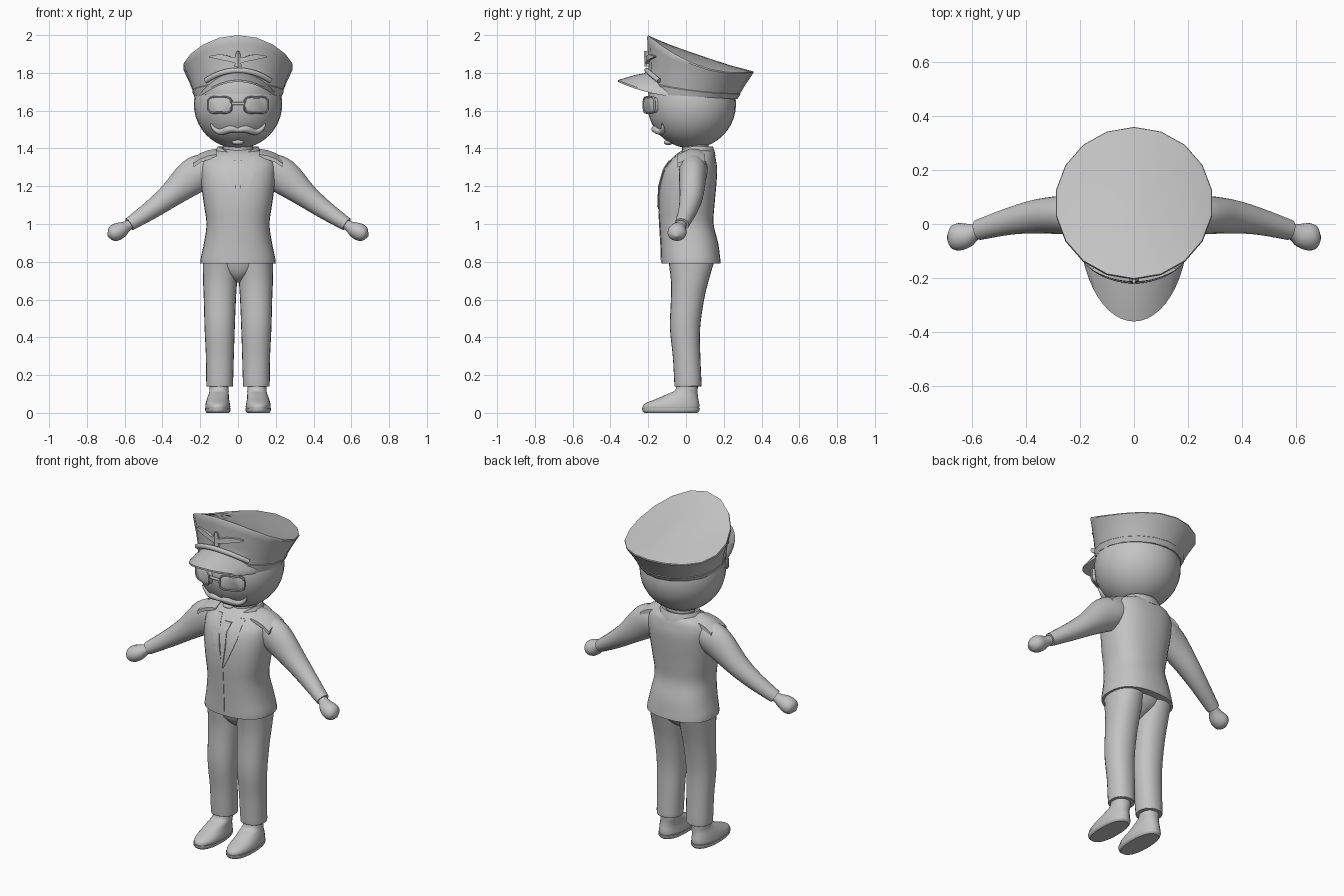
import bpy, bmesh, math
from mathutils import Vector

if "Cube" in bpy.data.objects:
    bpy.data.objects.remove(bpy.data.objects["Cube"])

GREY = bpy.data.materials.new("plain_grey")
GREY.diffuse_color = (0.55, 0.55, 0.55, 1)
GREY.use_nodes = True
GREY.node_tree.nodes["Principled BSDF"].inputs["Base Color"].default_value = GREY.diffuse_color


def finish(ob, angle=40):
    ob.data.materials.append(GREY)
    bpy.ops.object.select_all(action='DESELECT')
    ob.select_set(True)
    bpy.context.view_layer.objects.active = ob
    bpy.ops.object.shade_smooth_by_angle(angle=math.radians(angle))
    return ob


def loft(name, rings, loop=False, angle=40):
    """Skin a list of equal-length point rings; cap the ends unless looped."""
    bm = bmesh.new()
    vs = [[bm.verts.new(p) for p in r] for r in rings]
    n = len(rings[0])
    for i in range(len(vs) if loop else len(vs) - 1):
        a, b = vs[i], vs[(i + 1) % len(vs)]
        for j in range(n):
            bm.faces.new((a[j], a[(j + 1) % n], b[(j + 1) % n], b[j]))
    if not loop:
        bm.faces.new(vs[0])
        bm.faces.new(vs[-1])
    bmesh.ops.recalc_face_normals(bm, faces=bm.faces)
    me = bpy.data.meshes.new(name)
    bm.to_mesh(me)
    bm.free()
    ob = bpy.data.objects.new(name, me)
    bpy.context.collection.objects.link(ob)
    return finish(ob, angle)


def smooth(rows, n=4):
    """Catmull-Rom resampling of parameter rows."""
    out = []
    for i in range(len(rows) - 1):
        p = [rows[max(0, min(len(rows) - 1, i + k))] for k in (-1, 0, 1, 2)]
        for s in range(n):
            t = s / n
            out.append(tuple(b + 0.5 * t * (c - a + t * (2*a - 5*b + 4*c - d + t * (3*(b - c) + d - a)))
                             for a, b, c, d in zip(*p)))
    return out + [tuple(rows[-1])]


def oval(u, v, p=2.0, n=24):
    """Superellipse outline in 2D."""
    f = lambda c, r: math.copysign(abs(c) ** (2 / p), c) * r
    return [(f(math.cos(2*math.pi*i/n), u), f(math.sin(2*math.pi*i/n), v)) for i in range(n)]


def stack(name, rows, p=2.0, s=1, n=24):
    """Upright body from rows (z, cx, cy, rx, ry)."""
    return loft(name, [[(s*(cx + a), cy + b, z) for a, b in oval(rx, ry, p, n)]
                       for z, cx, cy, rx, ry in smooth(rows)])


def tube(name, rows, s=1, n=14, loop=False):
    """Tube from rows (x, y, z, ru, rv); rv lies along the depth axis."""
    pts = [Vector(r[:3]) for r in rows]
    rings, m = [], len(pts)
    for i, r in enumerate(rows):
        a, b = (pts[i-1], pts[(i+1) % m]) if loop else (pts[max(0, i-1)], pts[min(m-1, i+1)])
        t = (b - a).normalized()
        v = Vector((0, 1, 0))
        v = (v - t * v.dot(t)).normalized()
        u = t.cross(v)
        ring = [pts[i] + u*c + v*d for c, d in oval(r[3], r[4], 2, n)]
        rings.append([(s*q.x, q.y, q.z) for q in ring])
    return loft(name, rings, loop)


def ball(name, loc, scale):
    bpy.ops.mesh.primitive_uv_sphere_add(segments=32, ring_count=20, radius=1, location=loc)
    ob = bpy.context.object
    ob.name, ob.scale = name, scale
    bpy.ops.object.transform_apply(location=False, rotation=False)
    return finish(ob)


# Jacket body
TORSO = [(.79, 0, .027, .2, .157), (.82, 0, .025, .197, .156), (.9, 0, .018, .18, .152),
         (1.0, 0, .003, .167, .143), (1.1, 0, .003, .18, .148), (1.2, 0, .01, .194, .15),
         (1.28, 0, .022, .2, .143), (1.33, 0, .035, .195, .125), (1.37, 0, .05, .165, .1),
         (1.395, 0, .06, .1, .07)]
stack("jacket", TORSO, 2.4, n=32)


def chest(x, z):
    """Depth of the jacket front at x, z."""
    for a, b in zip(TORSO, TORSO[1:]):
        if z <= b[0]:
            t = (z - a[0]) / (b[0] - a[0])
            cy, rx, ry = (a[k] + t * (b[k] - a[k]) for k in (2, 3, 4))
            return cy - ry * max(0, 1 - abs(x / rx) ** 2.4) ** (1 / 2.4)
    return 0


def strip(name, rows, lift=.006, s=1):
    """Thin plate on the chest from rows (z, x_inner, x_outer)."""
    loft(name, [[(s*a, chest(a, z) - lift, z), (s*b, chest(b, z) - lift, z),
                 (s*b, chest(b, z) + .012, z), (s*a, chest(a, z) + .012, z)] for z, a, b in rows])


strip("tie", [(1.09, -.002, .002), (1.2, -.016, .016), (1.29, -.01, .01), (1.3, -.014, .014),
              (1.335, -.022, .022)], .008)
strip("button_placket", [(.8 + .03*i, -.003, .003) for i in range(10)], .003)

# Neck and shirt collar
stack("neck", [(1.3, 0, .05, .08, .07), (1.36, 0, .05, .08, .07), (1.43, 0, .05, .08, .07)])
collar = []
for k, z, g in ((.125, 1.36, 0), (.118, 1.39, 0), (.108, 1.41, 0), (.09, 1.405, 0), (.085, 1.36, 0)):
    collar.append([(x, .05 + y * .85, z - .045 * max(0, -y / k) ** 3) for x, y in oval(k, k, 2, 32)])
loft("collar", collar, loop=True)

for s, side in ((1, "left"), (-1, "right")):
    # Lapels
    strip(side + "_lapel", [(1.08, 0, .004), (1.14, .012, .035), (1.2, .023, .06), (1.26, .034, .08),
                            (1.32, .046, .085), (1.36, .06, .09)], .005, s)
    # Sleeves and hands
    tube(side + "_sleeve", smooth([(.1, .04, 1.31, .06, .06), (.165, .04, 1.29, .085, .075),
                                   (.24, .035, 1.25, .094, .073), (.36, .028, 1.15, .065, .063),
                                   (.46, .01, 1.075, .05, .05), (.575, -.022, .998, .036, .038)]), s, 20)
    tube(side + "_hand", smooth([(.55, -.02, 1.01, .026, .026), (.585, -.028, .99, .028, .03),
                                 (.62, -.042, .969, .042, .046), (.65, -.048, .954, .045, .05),
                                 (.673, -.05, .943, .034, .04), (.69, -.05, .936, .004, .005)]), s, 20)
    # Shoulder boards
    loft(side + "_shoulder_board",
         [[(s*x, y, z + d) for y, d in ((-.045, -.03), (.02, 0), (.06, 0), (.1, -.02),
                                        (.1, -.045), (.03, -.03), (-.045, -.05))]
          for x, z in ((.115, 1.398), (.16, 1.39), (.2, 1.375), (.235, 1.35))])
    # Trouser legs
    stack(side + "_trouser_leg", [(.14, .097, .01, .069, .07), (.16, .097, .01, .071, .072),
                                  (.3, .096, .003, .074, .073), (.45, .097, -.005, .08, .08),
                                  (.6, .096, .008, .085, .088), (.7, .095, .02, .09, .1),
                                  (.82, .095, .03, .092, .125)], 2.2, s)
    # Shoes with soles
    stack(side + "_shoe", [(.015, .107, -.08, .06, .145), (.03, .107, -.08, .066, .15),
                           (.05, .107, -.073, .064, .143), (.075, .106, -.045, .058, .11),
                           (.1, .102, -.018, .053, .08), (.12, .1, .002, .051, .06),
                           (.16, .1, .008, .05, .055)], 2.2, s)
    stack(side + "_sole", [(0, .107, -.08, .058, .14), (.01, .107, -.08, .066, .15),
                           (.025, .107, -.08, .068, .153)], 2.3, s)
    # Glasses: curved-away lens with rim
    ca, sa = math.cos(.42), math.sin(.42)
    place = lambda u, w, o: (s*(.096 + u*ca + o*sa), -.192 + u*sa - o*ca, 1.63 + w)
    loft(side + "_lens", [[place(u*k, w*k, o) for u, w in oval(.066, .042, 4, 28)]
                          for k, o in ((1, -.03), (1, .004), (.85, .01))])
    tube(side + "_lens_rim", [(*place(u, w, .004), .005, .006) for u, w in oval(.068, .043, 4, 28)],
         1, 8, True)

# Seat of the trousers
stack("trouser_seat", [(.69, 0, .01, .02, .03), (.72, 0, .015, .06, .075), (.76, 0, .022, .13, .105),
                       (.82, 0, .027, .18, .125)])

# Head and face
ball("head", (0, .03, 1.635), (.234, .235, .235))
tube("glasses_bridge", [(x, -.212, 1.637, .008, .006) for x in (-.04, 0, .04)])
face = lambda x, z: .03 - math.sqrt(.235**2 - x*x - (z - 1.635)**2)
half = [(0, 1.497, .012), (.04, 1.503, .019), (.09, 1.488, .017), (.125, 1.503, .012), (.145, 1.53, .004)]
tache = smooth([(-x, z, r) for x, z, r in half[:0:-1]] + half)
tube("moustache", [(x, face(x, z) - .004, z, r, r) for x, z, r in tache])
ball("lower_lip", (0, -.093, 1.432), (.032, .024, .014))


# Peaked cap: crown flares from the head band to a tilted, arched top
def crown_z(x, y):
    return 2.0 - .34 * (y + .205) - .8 * x * x


def cap(a, t, out=0.0):
    """Point on the cap side; a = angle from the front, t = 0 band to 1 rim."""
    sx, cy = math.sin(a), -math.cos(a)
    b = Vector((.232 * sx, .035 + .235 * cy, 1.675 - .014 * cy))
    x, y = .294 * sx, .078 + .283 * cy
    return b.lerp(Vector((x, y, crown_z(x, y))), t) + Vector((sx, cy, 0)) * out


turn = [2 * math.pi * i / 18 for i in range(18)]
rings = [[cap(a, t, o) for a in turn] for t, o in ((0, -.01), (0, .002), (.18, .002), (.2, -.002),
                                                   (.5, -.003), (.85, 0), (.96, .001), (1, -.004))]
for k, dent in ((.93, .002), (.6, .01), (.25, .012), (.02, .012)):
    rings.append([(.294*k*math.sin(a), .078 - .283*k*math.cos(a),
                   crown_z(.294*k*math.sin(a), .078 - .283*k*math.cos(a)) - dent) for a in turn])
loft("cap_crown", rings, angle=35)

# Visor
visor = []
for i in range(-12, 13):
    a = math.radians(7 * i)
    q, c = math.sin(a), math.cos(a)
    inner = Vector((.216 * q, .035 - .225 * c, 1.805 - .125 * q * q))
    outer = Vector((.202 * q, -.36 * c, 1.762 - .08 * q * q))
    mid = (inner + outer) / 2 + Vector((0, 0, .004))
    low = Vector((0, 0, -.014))
    visor.append([inner, mid, outer, outer + low * .7, mid + low, inner + low])
loft("cap_visor", visor)

# Cord above the visor
tube("cap_cord", [(*cap(a, .4 - .12 * (a / .73) ** 2, .006), .014, .012)
                  for a in [.73 * i / 10 for i in range(-10, 11)]])

# Winged badge: wing outline rows (x, top, bottom) laid on the cap front
wing = [(.012, 1.875, 1.845), (.035, 1.88, 1.855), (.06, 1.893, 1.862), (.09, 1.903, 1.873),
        (.12, 1.907, 1.888), (.145, 1.91, 1.904)]
on_cap = lambda x, z, o: cap(math.asin(x / .27), (z - 1.685) / .31, o)
for s, side in ((1, "left"), (-1, "right")):
    loft(side + "_badge_wing", [[on_cap(s*x, z, o) for z, o in ((t, .01), (b, .012), (b, -.01), (t, -.01))]
                                for x, t, b in wing])
loft("badge_body", [[on_cap(x, z, o) for x, o in ((-w, .008), (0, .018), (w, .008), (w, -.01), (-w, -.01))]
                    for z, w in ((1.83, .022), (1.845, .014), (1.875, .017), (1.895, .012), (1.91, .006))])
